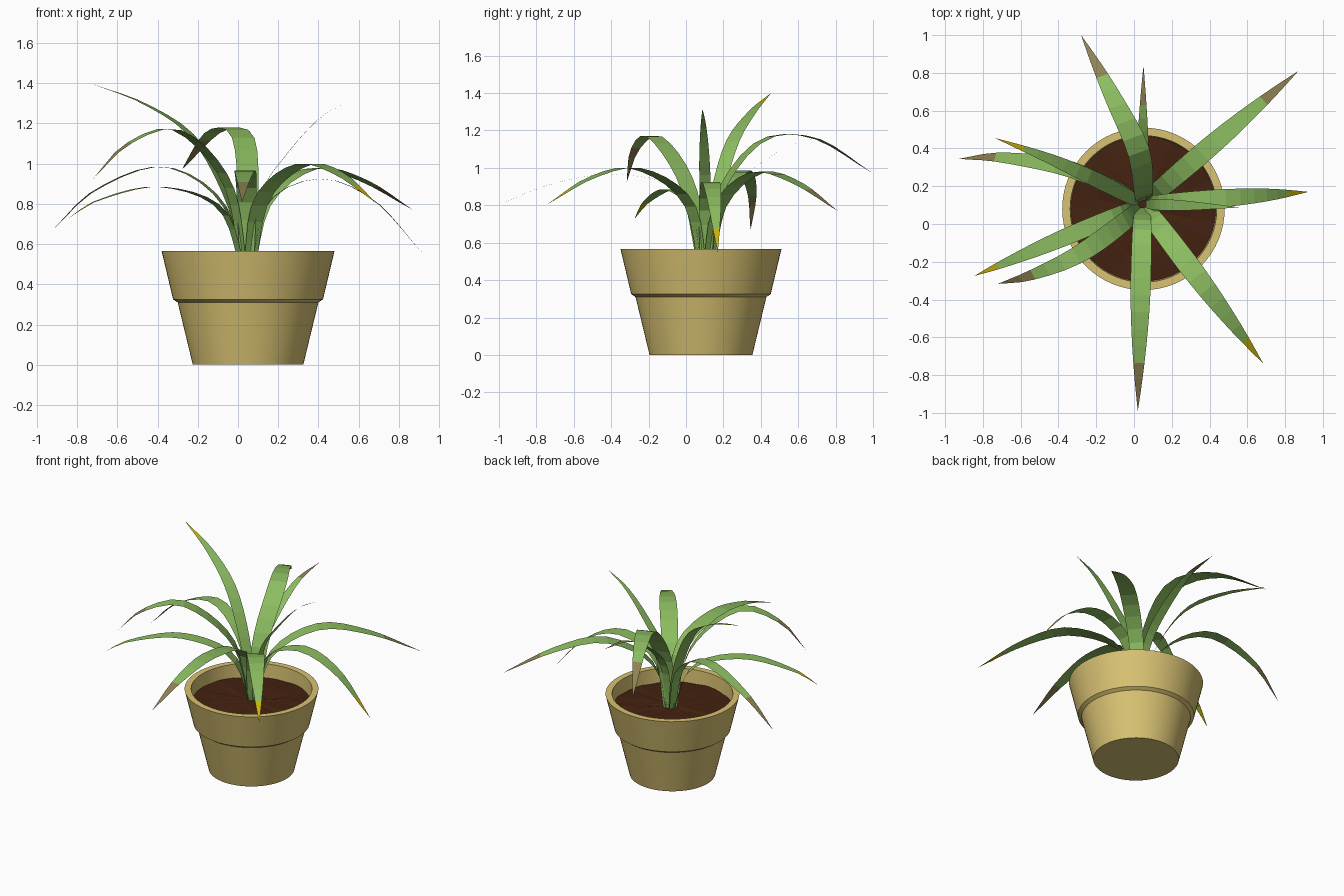
import bpy, math, random
from mathutils import Vector

if "Cube" in bpy.data.objects:
    bpy.data.objects.remove(bpy.data.objects["Cube"])

random.seed(4)
CX, CY = 0.05, 0.08          # pot axis


def material(name, rgb):
    m = bpy.data.materials.new(name)
    m.diffuse_color = (*rgb, 1)
    m.use_nodes = True
    m.node_tree.nodes["Principled BSDF"].inputs["Base Color"].default_value = m.diffuse_color
    return m


CLAY = material("clay", (0.69, 0.54, 0.17))
SOIL = material("soil", (0.058, 0.016, 0.005))
GREEN = material("leaf_green", (0.265, 0.51, 0.118))
BROWN = material("dry_tip", (0.27, 0.22, 0.085))
YELLOW = material("yellow_tip", (0.60, 0.46, 0.004))


def add_object(name, verts, faces, mats):
    me = bpy.data.meshes.new(name)
    me.from_pydata(verts, [], faces)
    for m in mats:
        me.materials.append(m)
    ob = bpy.data.objects.new(name, me)
    bpy.context.collection.objects.link(ob)
    return ob


def lathe(name, profile, mat, n=64, jitter=0.0):
    """Revolve (radius, z) points round the pot axis; radius 0 closes with a fan."""
    verts, faces, rings = [], [], []
    for r, z in profile:
        count = 1 if r == 0 else n
        rings.append(list(range(len(verts), len(verts) + count)))
        for i in range(count):
            a = 2 * math.pi * i / n
            verts.append((CX + r * math.cos(a), CY + r * math.sin(a),
                          z + random.uniform(-jitter, jitter)))
    for a, b in zip(rings, rings[1:]):
        for i in range(n):
            j = (i + 1) % n
            quad = [a[i % len(a)], a[j % len(a)], b[j % len(b)], b[i % len(b)]]
            faces.append(list(dict.fromkeys(quad)))
    return add_object(name, verts, faces, [mat])


# Pot: tapered body, flared collar, rim and inner wall
pot = lathe("pot", [(0, 0), (0.275, 0), (0.35, 0.31), (0.373, 0.325), (0.43, 0.565),
                    (0.388, 0.565), (0.382, 0.44), (0, 0.43)], CLAY)
bpy.context.view_layer.objects.active = pot
pot.select_set(True)
bpy.ops.object.shade_smooth_by_angle(angle=math.radians(25))

# Soil: slightly lumpy disc
lathe("soil", [(0.386, 0.468), (0.25, 0.473), (0.12, 0.477), (0, 0.48)],
      SOIL, n=32, jitter=0.005)


def spline(p, segments):
    """Catmull-Rom curve resampled to equal lengths."""
    p = [2 * p[0] - p[1]] + p + [2 * p[-1] - p[-2]]
    dense = []
    for a, b, c, d in zip(p, p[1:], p[2:], p[3:]):
        for k in range(20):
            t = k / 20
            dense.append(0.5 * (2 * b + (c - a) * t + (2 * a - 5 * b + 4 * c - d) * t * t
                                + (3 * b - a - 3 * c + d) * t ** 3))
    dense.append(p[-2])
    dist = [0.0]
    for a, b in zip(dense, dense[1:]):
        dist.append(dist[-1] + (b - a).length)
    out, k = [], 0
    for i in range(segments + 1):
        s = dist[-1] * i / segments
        while k < len(dense) - 2 and dist[k + 1] < s:
            k += 1
        f = (s - dist[k]) / (dist[k + 1] - dist[k])
        out.append(dense[k].lerp(dense[k + 1], min(f, 1)))
    return out


def width_at(t):
    """Narrow stem, widest past the middle, then a long point."""
    if t < 0.5:
        return 0.066 + 0.042 * math.sin(math.pi * t)
    return 0.108 * (1 - ((t - 0.5) / 0.5) ** 1.7)


ROOT = Vector((0.045, 0.105, 0))


def leaf(name, tip, arch, scale=1.0, colour=BROWN, bend=0.0, skew=1, n=16):
    """Flat ribbon from the root to the tip. arch: (reach, z) points on the way;
    bend: sideways bow in plan, skew > 1 moves the bow towards the root."""
    tip = Vector(tip)
    run = Vector((tip.x - ROOT.x, tip.y - ROOT.y, 0))
    reach, out = run.length, run.normalized()
    side = Vector((-out.y, out.x, 0))
    points = []
    for r, z in [(0.015, 0.45), *arch, (reach, tip.z)]:
        s = r / reach
        points.append(ROOT + out * r + side * (bend * 4 * s * max(0, 1 - s) ** skew)
                      + Vector((0, 0, z)))
    path = spline(points, n)
    verts, faces = [], []
    for i, c in enumerate(path[:-1]):
        w = side * (width_at(i / n) * scale / 2)
        verts += [c - w, c + w]
    verts.append(path[-1])
    for k in range(0, 2 * n - 2, 2):
        faces.append((k, k + 2, k + 3, k + 1))
    faces.append((2 * n - 2, 2 * n, 2 * n - 1))
    ob = add_object(name, verts, faces, [GREEN, colour])
    coloured = 2 if colour == YELLOW else 3
    for f in ob.data.polygons:
        f.material_index = int(f.index >= n - coloured)


# Leaves at the back
leaf("back_tall_leaf", (-.28, 1, .97), [(.06, .84), (.28, 1.14), (.6, 1.16)],
     scale=1.1, bend=-.13, skew=2)
leaf("back_narrow_leaf", (.05, .84, 1.17), [(.07, .78), (.22, .97), (.48, 1.13)], scale=.6)
leaf("back_right_leaf", (.87, .81, .77), [(.12, .8), (.42, .975), (.75, .92)])

# Leaves to the left
leaf("left_low_leaf", (-.925, .345, .667), [(.14, .81), (.45, .985), (.79, .87)],
     scale=.8, bend=-.09)
leaf("left_high_leaf", (-.735, .455, 1.4), [(.09, .78), (.29, 1.12), (.56, 1.295)],
     scale=.75, colour=YELLOW, bend=-.02)

# Leaves to the right
leaf("right_leaf", (.922, .17, .55), [(.1, .8), (.36, .925), (.63, .82)],
     scale=.9, colour=YELLOW)
leaf("right_narrow_leaf", (.557, .088, 1.315), [(.07, .845), (.2, 1.05), (.36, 1.225)],
     scale=.55, colour=GREEN)

# Leaves at the front
leaf("front_right_leaf", (.685, -.74, .806), [(.12, .82), (.45, .995), (.76, .95)],
     scale=1.05, colour=YELLOW)
leaf("front_leaf", (.02, -.99, .81), [(.115, .86), (.46, .965), (.8, .92)])
leaf("front_left_low_leaf", (-.845, -.275, .727), [(.14, .775), (.47, .885), (.8, .82)],
     scale=.85, colour=YELLOW)
leaf("front_left_high_leaf", (-.72, -.317, .925), [(.13, .9), (.43, 1.165), (.7, 1.1)],
     scale=.95, bend=.07)
